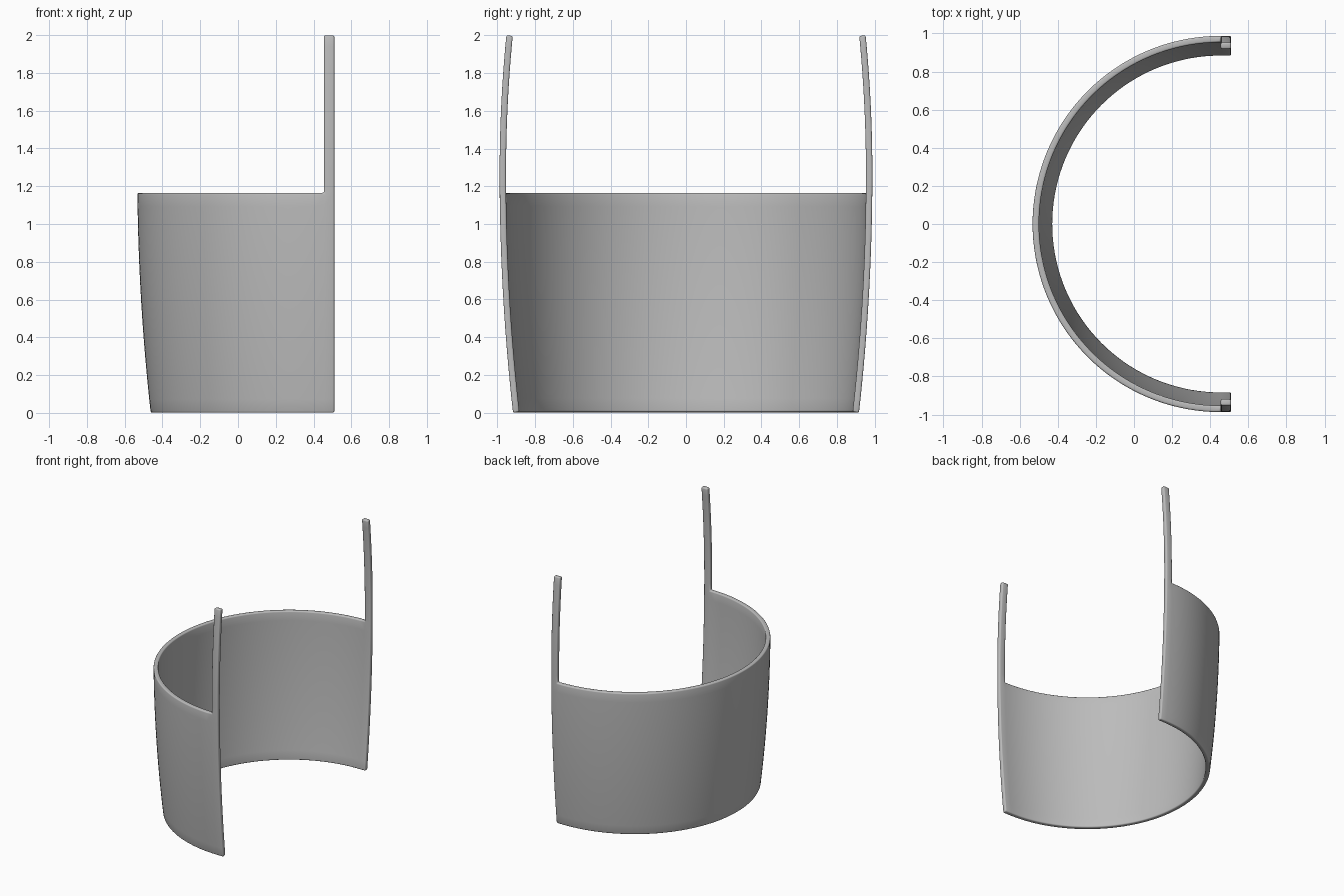
import bpy, bmesh, math

cube = bpy.data.objects.get("Cube")
if cube:
    bpy.data.objects.remove(cube, do_unlink=True)

grey = bpy.data.materials.new("plain grey")
grey.use_nodes = True
colour = (0.5, 0.5, 0.5, 1)
grey.diffuse_color = colour
grey.node_tree.nodes["Principled BSDF"].inputs["Base Color"].default_value = colour

FRONT_X, ARC_X = 0.51, 0.455
BAND_TOP, POST_TOP = 1.165, 2.0
ARC_STEPS, BAND_ROWS, POST_ROWS = 72, 16, 14


def radius(z):
    """Barrel profile, bulging most a little above the band."""
    peak = 1.27
    bend = 0.044 if z < peak else 0.067
    return 0.988 - bend * (z - peak) ** 2


def column(i, z):
    """Point on the outer face: straight end strips joined by a half circle."""
    r = radius(z)
    if i < 0 or i > ARC_STEPS:
        return (FRONT_X, r if i < 0 else -r, z)
    a = math.pi / 2 + math.pi * i / ARC_STEPS
    # keeps the tail of the curve in line with the bulge
    return (ARC_X + r * math.cos(a), r * math.sin(a), z)


# Curved band with a tall post at each end, as one sheet
heights = [BAND_TOP * k / BAND_ROWS for k in range(BAND_ROWS + 1)]
heights += [BAND_TOP + (POST_TOP - BAND_TOP) * k / POST_ROWS for k in range(1, POST_ROWS + 1)]
bm = bmesh.new()
grid = {}


def vert(i, k):
    if (i, k) not in grid:
        grid[i, k] = bm.verts.new(column(i, heights[k]))
    return grid[i, k]


for i in range(-1, ARC_STEPS + 1):
    is_post = i in (-1, ARC_STEPS)
    for k in range(len(heights) - 1 if is_post else BAND_ROWS):
        bm.faces.new((vert(i, k), vert(i + 1, k), vert(i + 1, k + 1), vert(i, k + 1)))

mesh = bpy.data.meshes.new("curved_band_with_posts")
bm.to_mesh(mesh)
bm.free()
mesh.materials.append(grey)
band = bpy.data.objects.new("curved_band_with_posts", mesh)
bpy.context.collection.objects.link(band)

# Wall thickness and softly rounded rims
wall = band.modifiers.new("wall", "SOLIDIFY")
wall.thickness = 0.034
wall.offset = -1
rim = band.modifiers.new("rim", "BEVEL")
rim.width = 0.009
rim.segments = 3
rim.limit_method = "ANGLE"
rim.angle_limit = math.radians(40)

bpy.context.view_layer.objects.active = band
band.select_set(True)
for name in ("wall", "rim"):
    bpy.ops.object.modifier_apply(modifier=name)
bpy.ops.object.shade_smooth_by_angle(angle=math.radians(40))
